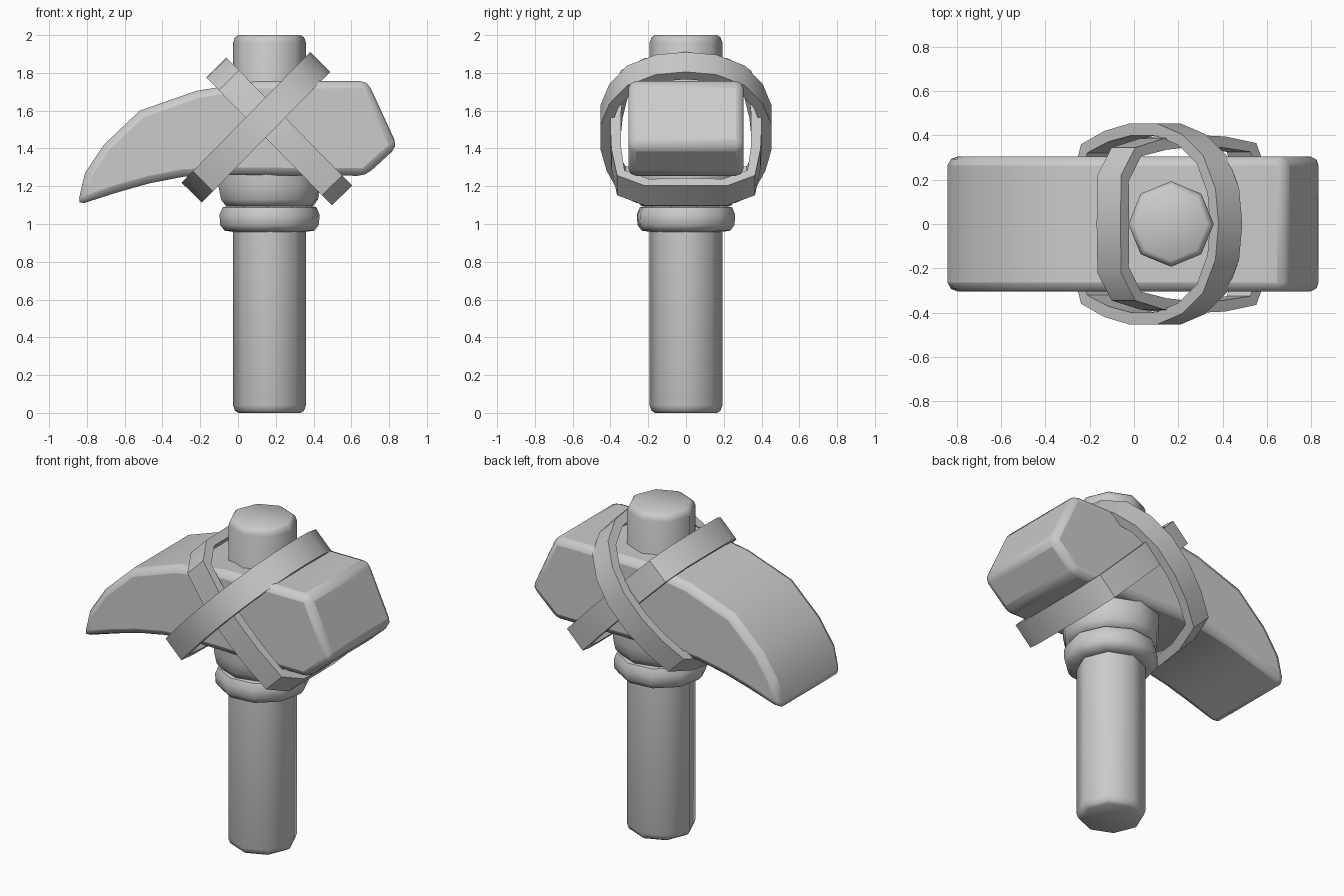
import bpy, bmesh, math
from mathutils import Vector

if "Cube" in bpy.data.objects:
    bpy.data.objects.remove(bpy.data.objects["Cube"])

CX = 0.167  # handle axis


def finish(name, bm, bevel=0.0, segs=2, angle=35):
    bmesh.ops.recalc_face_normals(bm, faces=bm.faces)
    me = bpy.data.meshes.new(name)
    bm.to_mesh(me)
    bm.free()
    ob = bpy.data.objects.new(name, me)
    bpy.context.collection.objects.link(ob)
    if bevel:
        m = ob.modifiers.new("bevel", 'BEVEL')
        m.width, m.segments = bevel, segs
        m.limit_method, m.angle_limit = 'ANGLE', math.radians(28)
    bpy.ops.object.select_all(action='DESELECT')
    ob.select_set(True)
    bpy.context.view_layer.objects.active = ob
    bpy.ops.object.shade_smooth_by_angle(angle=math.radians(angle))
    return ob


def lathe(name, profile, sides, turn=0.0):
    """Capped stack of polygon rings around the handle axis."""
    bm = bmesh.new()
    rings = []
    for r, z in profile:
        rings.append([bm.verts.new((CX + r * math.cos(turn + 2 * math.pi * i / sides),
                                    r * math.sin(turn + 2 * math.pi * i / sides), z))
                      for i in range(sides)])
    for a, b in zip(rings, rings[1:]):
        for i in range(sides):
            j = (i + 1) % sides
            bm.faces.new((a[i], a[j], b[j], b[i]))
    bm.faces.new(rings[0])
    bm.faces.new(rings[-1])
    return finish(name, bm, angle=50)


def strap(name, centre, slope, quarter_top, quarter_low, width, thick):
    """Closed band; outline points are (along the slope, y), mirrored in y."""
    half = quarter_top + quarter_low
    outline = half + [(u, -v) for u, v in reversed(half) if abs(v) > 1e-4]
    along = Vector((math.cos(slope), 0, math.sin(slope)))
    across = Vector((-math.sin(slope), 0, math.cos(slope)))
    bm = bmesh.new()
    loops = []
    for u, v in outline:
        s = Vector((u, v))
        t = s - Vector((u / 0.48, v / 0.43)).normalized() * thick
        loops.append([bm.verts.new(Vector(centre) + along * p.x + Vector((0, p.y, 0)) + across * w)
                      for p, w in ((s, width / 2), (s, -width / 2), (t, -width / 2), (t, width / 2))])
    n = len(loops)
    for i in range(n):
        a, b = loops[i], loops[(i + 1) % n]
        for k in range(4):
            bm.faces.new((a[k], a[(k + 1) % 4], b[(k + 1) % 4], b[k]))
    return finish(name, bm)


# Handle
lathe("handle", [(0.165, 0), (0.183, 0.012), (0.193, 0.04),
                 (0.193, 1.96), (0.183, 1.988), (0.165, 2.0)], 8)

# Collars under the head
lathe("lower_collar", [(0.19, 0.958), (0.24, 0.965), (0.263, 0.995),
                       (0.266, 1.05), (0.25, 1.088), (0.2, 1.1)], 10, 0.1)
lathe("upper_collar", [(0.19, 1.09), (0.24, 1.097), (0.265, 1.13),
                       (0.279, 1.2), (0.279, 1.3)], 10, 0.25)

# Head: side profile extruded through y
profile = [(0.685, 1.757), (0.845, 1.41), (0.675, 1.255), (-0.1, 1.26), (-0.29, 1.25),
           (-0.47, 1.215), (-0.63, 1.17), (-0.85, 1.10), (-0.81, 1.27), (-0.71, 1.42),
           (-0.52, 1.60), (-0.22, 1.705), (0.1, 1.757)]
bm = bmesh.new()
face = bm.faces.new([bm.verts.new((x, -0.305, z)) for x, z in profile])
ext = bmesh.ops.extrude_face_region(bm, geom=[face])
bmesh.ops.translate(bm, vec=(0, 0.61, 0),
                    verts=[e for e in ext["geom"] if isinstance(e, bmesh.types.BMVert)])
finish("head", bm, bevel=0.04, segs=2, angle=40)

# Crossed straps
strap("outer_strap", (0.095, 0, 1.512), math.radians(45.5),
      [(0.485, 0), (0.465, 0.16), (0.385, 0.31), (0.25, 0.405), (0.09, 0.453)],
      [(-0.09, 0.453), (-0.25, 0.42), (-0.40, 0.36), (-0.465, 0.18), (-0.485, 0)], 0.15, 0.055)
strap("inner_strap", (0.218, 0, 1.49), math.radians(-45.5),
      [(0.475, 0), (0.475, 0.22), (0.40, 0.365), (0.2, 0.395), (0.05, 0.40)],
      [(-0.05, 0.40), (-0.2, 0.385), (-0.38, 0.345), (-0.47, 0.22), (-0.475, 0)], 0.15, 0.055)
